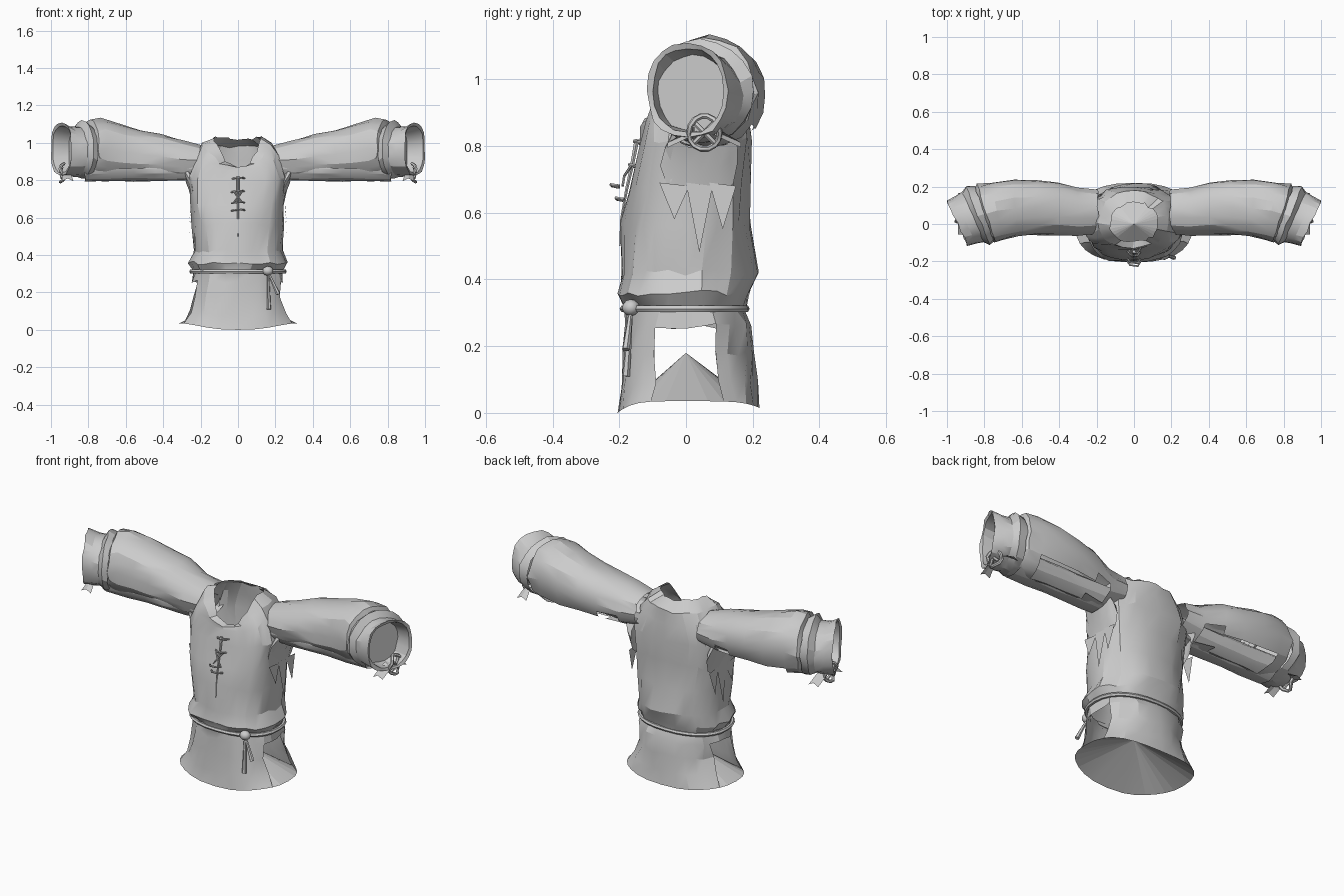
import bpy, bmesh, math, random
from mathutils import Vector

random.seed(4)
if "Cube" in bpy.data.objects:
    bpy.data.objects.remove(bpy.data.objects["Cube"])

cloth = bpy.data.materials.new("grey cloth")
cloth.use_nodes = True
GREY = (0.6, 0.6, 0.6, 1)
cloth.diffuse_color = GREY
cloth.node_tree.nodes["Principled BSDF"].inputs["Base Color"].default_value = GREY


def finish(name, bm, mirror=False, angle=22):
    """Turn a bmesh into a shaded object, optionally mirrored left to right."""
    bmesh.ops.recalc_face_normals(bm, faces=bm.faces)
    me = bpy.data.meshes.new(name)
    bm.to_mesh(me)
    bm.free()
    me.materials.append(cloth)
    ob = bpy.data.objects.new(name, me)
    bpy.context.collection.objects.link(ob)
    bpy.ops.object.select_all(action='DESELECT')
    ob.select_set(True)
    bpy.context.view_layer.objects.active = ob
    bpy.ops.object.shade_smooth_by_angle(angle=math.radians(angle))
    if mirror:
        ob.modifiers.new("Mirror", 'MIRROR').use_mirror_merge = False
    return ob


def loft(rings, closed=True, cap=False):
    """Skin a list of point rings, optionally closing the last one."""
    bm = bmesh.new()
    rows = [[bm.verts.new(p) for p in ring] for ring in rings]
    for a, b in zip(rows, rows[1:]):
        n = len(a)
        for i in range(n if closed else n - 1):
            j = (i + 1) % n
            bm.faces.new((a[i], a[j], b[j], b[i]))
    if cap:
        bm.faces.new(rows[-1])
    return bm


def crumple(bm, amount, keep=lambda v: False):
    for v in bm.verts:
        if not keep(v.co):
            v.co += Vector([random.uniform(-amount, amount) for _ in range(3)])


def tube(name, points, radius, closed=False, mirror=False, flare=1.0):
    """Round cord along a path, its end scaled by flare."""
    cu = bpy.data.curves.new(name, 'CURVE')
    cu.dimensions = '3D'
    cu.bevel_depth, cu.bevel_resolution = radius, 1
    cu.use_fill_caps = True
    sp = cu.splines.new('POLY')
    sp.points.add(len(points) - 1)
    for i, (q, p) in enumerate(zip(sp.points, points)):
        q.co = (*p, 1)
        q.radius = 1 + (flare - 1) * i / (len(points) - 1)
    sp.use_cyclic_u = closed
    tmp = bpy.data.objects.new(name + " path", cu)
    bpy.context.collection.objects.link(tmp)
    bpy.context.view_layer.update()
    me = bpy.data.meshes.new_from_object(
        tmp.evaluated_get(bpy.context.evaluated_depsgraph_get()))
    bpy.data.objects.remove(tmp)
    bm = bmesh.new()
    bm.from_mesh(me)
    bpy.data.meshes.remove(me)
    return finish(name, bm, mirror, 50)


SEG = 28


def body_ring(zf, zs, zb, hx, yf, yb, power=0.88, dip=2):
    """Rounded body section whose height differs at front, sides and back."""
    ring = []
    for i in range(SEG):
        a = 2 * math.pi * i / SEG
        c, s = math.cos(a), math.sin(a)
        end, depth = (zf, -yf) if s < 0 else (zb, yb)
        ring.append((hx * math.copysign(abs(c) ** power, c),
                     depth * math.copysign(abs(s) ** power, s),
                     zs + (end - zs) * abs(s) ** dip))
    return ring


# Body: front, side and back height, half width, front and back depth
hem = body_ring(0.0, 0.035, 0.015, 0.315, -0.205, 0.22, 0.8, 4)
body = [
    hem,
    body_ring(0.08, 0.10, 0.09, 0.28, -0.195, 0.21, 0.84),
    body_ring(0.18, 0.18, 0.18, 0.25, -0.19, 0.195),
    body_ring(0.26, 0.26, 0.26, 0.245, -0.185, 0.19),
    body_ring(0.31, 0.31, 0.31, 0.235, -0.178, 0.175),
    body_ring(0.35, 0.36, 0.35, 0.262, -0.208, 0.19),
    body_ring(0.42, 0.42, 0.42, 0.238, -0.19, 0.212),
    body_ring(0.56, 0.56, 0.56, 0.242, -0.192, 0.195, 0.82),
    body_ring(0.66, 0.68, 0.70, 0.25, -0.168, 0.19, 0.76),
    body_ring(0.78, 0.82, 0.82, 0.258, -0.14, 0.19, 0.7),
    body_ring(0.85, 0.94, 0.91, 0.22, -0.13, 0.185, 0.76),
    body_ring(0.87, 0.995, 0.975, 0.185, -0.122, 0.175, 0.85),
    body_ring(0.875, 1.03, 1.02, 0.125, -0.095, 0.115, 0.9, 1.6),
]
bm = loft(body)


def vent(face):
    c = face.calc_center_median()
    return c.z < 0.24 and -0.085 < c.y < 0.105


bmesh.ops.delete(bm, geom=[f for f in bm.faces if vent(f)], context='FACES')
crumple(bm, 0.009, lambda p: p.z < 0.05)
finish("tunic_body", bm)

# Fan-shaped panel closing the skirt from below
bm = bmesh.new()
apex = bm.verts.new((0, 0, 0.18))
edge = [bm.verts.new(p) for p in hem]
for i in range(SEG):
    bm.faces.new((apex, edge[(i + 1) % SEG], edge[i]))
finish("skirt_lining", bm, angle=5)


def sleeve_ring(x, y0, y1, z0, z1, tilt=0.0, n=20, power=1.0):
    """Upright oval section between the given limits, slanted by tilt."""
    ring = []
    for i in range(n):
        a = 2 * math.pi * i / n
        c, s = math.cos(a), math.sin(a)
        dy = (y1 - y0) / 2 * math.copysign(abs(c) ** power, c)
        ring.append((x + tilt * dy, (y0 + y1) / 2 + dy,
                     (z0 + z1) / 2 + (z1 - z0) / 2 * math.copysign(abs(s) ** power, s)))
    return ring


# Upper sleeve, torn open along its underside behind the seam
bm = loft([
    sleeve_ring(0.19, -0.05, 0.18, 0.82, 0.985),
    sleeve_ring(0.30, -0.06, 0.19, 0.80, 1.015),
    sleeve_ring(0.41, -0.06, 0.225, 0.80, 1.045, 0, 20, 0.9),
    sleeve_ring(0.52, -0.06, 0.235, 0.80, 1.07, 0, 20, 0.88),
    sleeve_ring(0.63, -0.065, 0.235, 0.80, 1.10, 0.1, 20, 0.88),
    sleeve_ring(0.73, -0.085, 0.225, 0.80, 1.13, 0.2, 20, 0.9),
    sleeve_ring(0.79, -0.095, 0.21, 0.81, 1.12, 0.3),
    sleeve_ring(0.81, -0.08, 0.18, 0.82, 1.08, 0.35),
])


def torn(face):
    c = face.calc_center_median()
    return 0.31 < c.x < 0.73 and 0.1 < c.y < 0.195 and c.z < 0.9


bmesh.ops.delete(bm, geom=[f for f in bm.faces if torn(f)], context='FACES')
crumple(bm, 0.007)
finish("sleeve", bm, True)

# Narrower sleeve inside the torn one
bm = loft([sleeve_ring(x, -0.045, 0.13, 0.795, 0.93, n=14)
           for x in (0.2, 0.32, 0.44, 0.56, 0.68, 0.82)])
crumple(bm, 0.005)
finish("under_sleeve", bm, True)

# Slanted turned-back cuff with an inner wall and closed bottom
bm = loft([
    sleeve_ring(0.80, -0.095, 0.20, 0.81, 1.10, 0.35),
    sleeve_ring(0.835, -0.115, 0.205, 0.81, 1.12, 0.4),
    sleeve_ring(0.86, -0.10, 0.17, 0.82, 1.085, 0.43),
    sleeve_ring(0.90, -0.105, 0.15, 0.82, 1.09, 0.45, 20, 0.92),
    sleeve_ring(0.945, -0.115, 0.125, 0.825, 1.105, 0.47, 20, 0.85),
    sleeve_ring(0.94, -0.10, 0.112, 0.84, 1.092, 0.47, 20, 0.85),
    sleeve_ring(0.86, -0.085, 0.13, 0.84, 1.075, 0.45),
], cap=True)
crumple(bm, 0.004)
finish("cuff", bm, True)

# Cuff tie: a ring, crossing cords and two fanned ends
ring = [(0.94 + 0.012 * math.sin(3 * a), 0.055 + 0.046 * math.cos(a), 0.84 + 0.05 * math.sin(a))
        for a in [2 * math.pi * i / 14 for i in range(14)]]
tube("cuff_tie_ring", ring, 0.009, True, True)
for side in (-1, 1):
    tube("cuff_tie_cord", [(0.94, 0.055 - side * 0.03, 0.87), (0.95, 0.055, 0.84),
                           (0.94, 0.055 + side * 0.03, 0.81)], 0.008, False, True)
    bm = loft([[(0.92 + 0.02 * k, 0.055 + side * 0.03, 0.845 - 0.012 * k) for k in (-1, 0, 1)],
               [(0.91 + 0.03 * k, 0.055 + side * 0.11, 0.81 - 0.015 * k * k) for k in (-1, 0, 1)]],
              False)
    finish("cuff_tie_end", bm, True)

# Ragged flaps hanging under the arms
bm = bmesh.new()
for y, width, drop in ((-0.08, 0.09, 0.1), (0.0, 0.08, 0.2), (0.07, 0.08, 0.13)):
    bm.faces.new([bm.verts.new(p) for p in (
        (0.25, y, 0.69), (0.25, y + width, 0.68), (0.26, y + width / 2, 0.68 - drop))])
finish("armhole_rag", bm, True)

# Gusset between the armpit and the sleeve
bm = loft([sleeve_ring(0.24, -0.08, 0.16, 0.64, 0.84, n=12),
           sleeve_ring(0.255, -0.06, 0.15, 0.72, 0.86, n=12),
           sleeve_ring(0.28, -0.04, 0.14, 0.79, 0.90, n=12)])
crumple(bm, 0.006)
finish("armpit_gusset", bm, True)

# Rope belt, its knot and two hanging ends
tube("belt", body_ring(0.312, 0.312, 0.312, 0.25, -0.188, 0.18), 0.011, True)
bm = bmesh.new()
bmesh.ops.create_icosphere(bm, subdivisions=2, radius=0.03)
for v in bm.verts:
    v.co = Vector((v.co.x, v.co.y * 0.9, v.co.z * 0.85)) + Vector((0.16, -0.165, 0.315))
finish("belt_knot", bm, angle=40)
for x, low in ((0.165, 0.11), (0.215, 0.19)):
    tube("belt_end", [(0.16, -0.165, 0.31), (0.5 * (x + 0.16), -0.172, 0.5 * (low + 0.31)),
                      (x, -0.18, low)], 0.006, flare=2.0)

# Chest opening and lacing
tube("chest_slit", [(0, -0.147, 0.82), (0, -0.162, 0.74), (0, -0.178, 0.67),
                    (0, -0.194, 0.58), (0, -0.198, 0.5)], 0.008, flare=0.3)
for y, z in ((-0.15, 0.81), (-0.165, 0.74), (-0.22, 0.68), (-0.205, 0.64)):
    tube("lace", [(-0.035, y + 0.02, z - 0.004), (-0.02, y, z), (0.02, y - 0.005, z + 0.004),
                  (0.035, y + 0.02, z)], 0.005)
for side in (-1, 1):
    tube("lace_cross", [(side * 0.022, -0.165, 0.74), (0, -0.185, 0.71),
                        (-side * 0.022, -0.19, 0.68)], 0.004)
